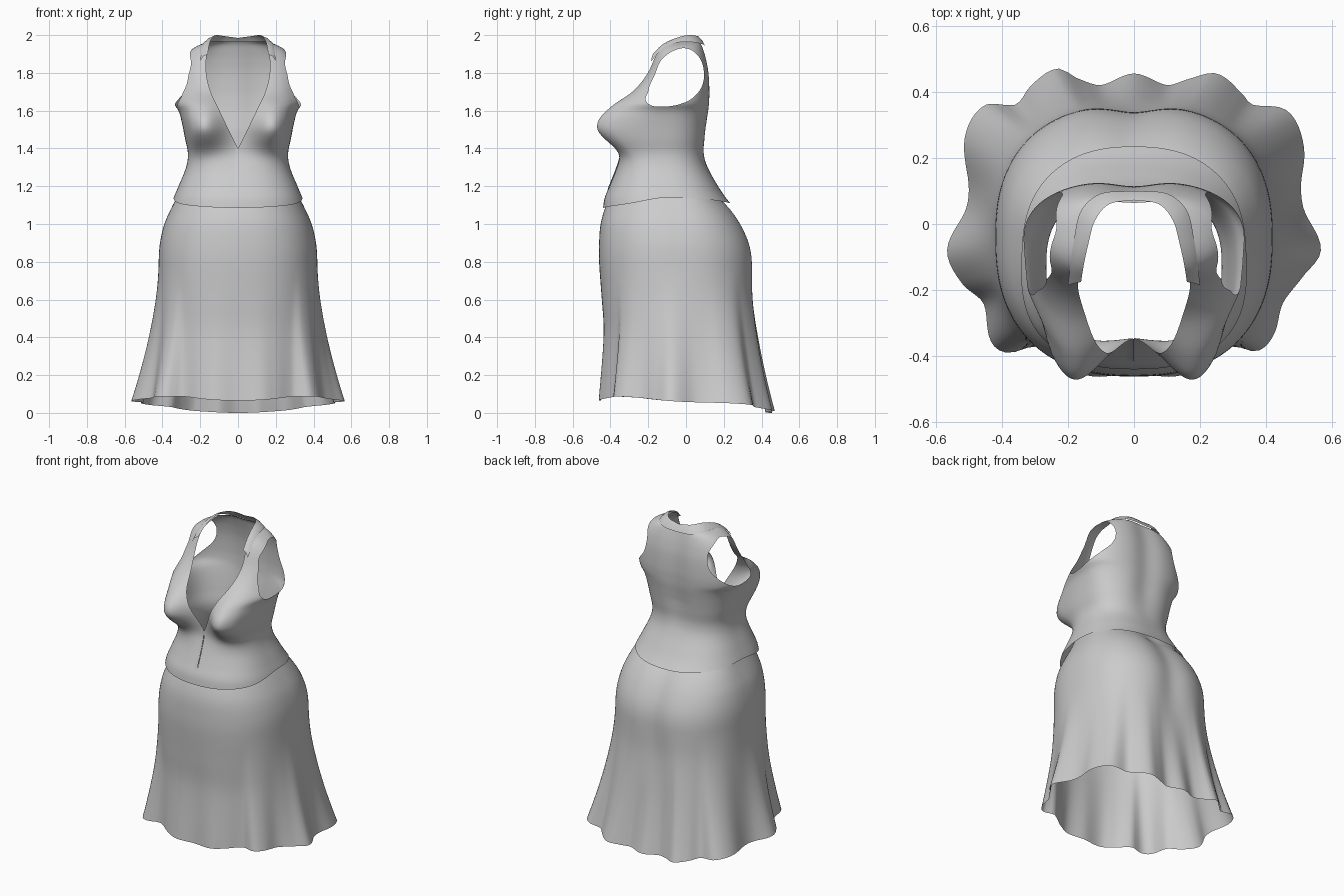
import bpy, bmesh, math

if "Cube" in bpy.data.objects:
    bpy.data.objects.remove(bpy.data.objects["Cube"])

grey = bpy.data.materials.new("soft_grey_cloth")
grey.diffuse_color = (0.6, 0.6, 0.6, 1)
grey.use_nodes = True
grey.node_tree.nodes["Principled BSDF"].inputs["Base Color"].default_value = grey.diffuse_color


def interp(tab, x):
    """Smooth interpolation of rows (key, value, value...)."""
    x = min(max(x, tab[0][0]), tab[-1][0])
    i = 0
    while i < len(tab) - 2 and x > tab[i + 1][0]:
        i += 1

    def slope(j, k):
        a, b = tab[max(j - 1, 0)], tab[min(j + 1, len(tab) - 1)]
        return (b[k] - a[k]) / (b[0] - a[0])
    p, q = tab[i], tab[i + 1]
    h = q[0] - p[0]
    t = (x - p[0]) / h
    out = []
    for k in range(1, len(p)):
        out.append((2*t**3 - 3*t*t + 1) * p[k] + (t**3 - 2*t*t + t) * h * slope(i, k)
                   + (3*t*t - 2*t**3) * q[k] + (t**3 - t*t) * h * slope(i + 1, k))
    return out


def polar_table(points, cx, cy):
    """Closed outline as a periodic angle/radius table."""
    tab = sorted((math.atan2(y - cy, x - cx), math.hypot(x - cx, y - cy)) for x, y in points)
    tau = 2 * math.pi
    return [(a - tau, r) for a, r in tab[-3:]] + tab + [(a + tau, r) for a, r in tab[:3]]


def oval(a, w, front, back, cy, n):
    """Radius of a squarish oval in direction a, seen from (0, cy)."""
    d = back - cy if math.sin(a) > 0 else cy - front
    return (abs(math.cos(a) / w)**n + abs(math.sin(a) / d)**n)**(-1 / n)


def gauss(x, s):
    return math.exp(-0.5 * (x / s)**2)


def loft(point, cols, rows):
    """Open tube of quads from point(angle, v)."""
    bm = bmesh.new()
    grid = []
    for j in range(rows + 1):
        grid.append([bm.verts.new(point(-math.pi / 2 + 2 * math.pi * i / cols, j / rows))
                     for i in range(cols)])
    for j in range(rows):
        for i in range(cols):
            k = (i + 1) % cols
            bm.faces.new((grid[j][i], grid[j][k], grid[j + 1][k], grid[j + 1][i]))
    return bm


def cut(bm, f):
    """Remove the part of the cloth where f < 0, with a clean edge."""
    val = {v: f(v.co) for v in bm.verts}
    for e in list(bm.edges):
        a, b = e.verts
        if val[a] * val[b] < 0:
            new = bmesh.utils.edge_split(e, a, val[a] / (val[a] - val[b]))[1]
            val[new] = 0.0
    for face in list(bm.faces):
        on = [v for v in face.verts if val[v] == 0.0]
        if len(on) == 2 and not any(on[1] in e.verts for e in on[0].link_edges):
            bmesh.utils.face_split(face, on[0], on[1])
    gone = [fc for fc in bm.faces if min(val[v] for v in fc.verts) < 0]
    bmesh.ops.delete(bm, geom=gone, context='FACES')


def finish(bm, name):
    me = bpy.data.meshes.new(name)
    bm.to_mesh(me)
    bm.free()
    me.materials.append(grey)
    me.shade_smooth()
    ob = bpy.data.objects.new(name, me)
    bpy.context.collection.objects.link(ob)
    return ob


# Skirt: smooth hips blending into a wavy hem
SKIRT = [(0, .42, -.43, .36), (.4, .42, -.425, .36), (.6, .42, -.445, .358),
         (.8, .42, -.46, .362), (.9, .413, -.46, .345), (1.0, .39, -.452, .30),
         (1.08, .355, -.43, .245), (1.15, .32, -.40, .18), (1.2, .30, -.38, .15)]
HEM = [(.565, -.08), (.515, .04), (.505, .12), (.515, .22), (.49, .31), (.45, .35),
       (.36, .36), (.33, .39), (.25, .455), (.17, .44), (.10, .42), (0, .455),
       (-.10, .42), (-.17, .44), (-.23, .47), (-.31, .42), (-.36, .36), (-.45, .36),
       (-.51, .27), (-.5, .12), (-.51, .04), (-.565, -.08), (-.52, -.18),
       (-.455, -.24), (-.43, -.36), (-.38, -.39), (-.3, -.37), (-.2, -.43),
       (-.13, -.46), (0, -.45), (.13, -.46), (.2, -.43), (.3, -.37), (.37, -.385),
       (.42, -.34), (.45, -.24), (.51, -.16)]
hem = polar_table(HEM, 0, -.04)
HEM_Z = [(-1, .065), (-.7, .088), (0, .06), (.6, .045), (1, 0)]


def skirt_point(a, v):
    s = math.sin(a)
    z0 = interp(HEM_Z, s)[0]
    z = z0 + (1.2 - z0) * v
    w, front, back = interp(SKIRT, z)
    r = oval(a, w, front, back, -.04, 2.4)
    if s > 0:
        r -= .025 * gauss(r * math.cos(a), .07)
    ang = math.atan2(s, math.cos(a))
    k = min(1, max(0, (.78 - z) / (.78 - z0)))**1.6
    r += (interp(hem, ang)[0] - r) * k
    return (r * math.cos(a), -.04 + r * s, z)


finish(loft(skirt_point, 180, 48), "skirt")

# Bodice: torso tube with bust, spine groove and a flared lower edge
BODICE = [(1.08, .36, -.44, .26), (1.14, .34, -.43, .21), (1.2, .315, -.405, .17),
          (1.3, .275, -.365, .115), (1.37, .265, -.343, .10), (1.45, .28, -.34, .107),
          (1.55, .30, -.335, .12), (1.6, .315, -.32, .127), (1.64, .34, -.30, .13),
          (1.7, .335, -.255, .132), (1.8, .315, -.21, .127), (1.87, .29, -.185, .115),
          (1.92, .25, -.165, .102), (1.95, .20, -.145, .092), (1.965, .15, -.13, .082)]
EDGE_Z = [(-1, 1.085), (-.6, 1.105), (0, 1.14), (.6, 1.13), (1, 1.11)]


def bodice_point(a, v):
    s = math.sin(a)
    z0 = interp(EDGE_Z, s)[0]
    z = z0 + (1.965 - z0) * (1 - (1 - v)**1.25)
    w, front, back = interp(BODICE, z)
    cy = (front + back) / 2
    r = oval(a, w, front, back, cy, 2.5)
    x, y = r * math.cos(a), cy + r * s
    if s < 0:
        bust = gauss(abs(x) - .195, .085) * gauss(z - 1.515, .115 if z > 1.515 else .085)
        y -= .165 * bust * min(1, -2 * s)
    elif z > 1.3:
        y -= .018 * gauss(x, .06) * min(1, (z - 1.3) * 5)
    return (x, y, z)


bodice = loft(bodice_point, 128, 72)

# Plunging neckline
NECK = [(1.3, -.05), (1.4, 0), (1.5, .05), (1.6, .098), (1.7, .145), (1.8, .168),
        (1.9, .165), (1.97, .145)]
cut(bodice, lambda p: max(abs(p.x) - interp(NECK, p.z)[0], p.y))

# Armholes
ARM = [(-.215, 1.66), (-.2, 1.7), (-.165, 1.79), (-.12, 1.88), (-.07, 1.915), (0, 1.93),
       (.06, 1.895), (.095, 1.8), (.085, 1.73), (.05, 1.68), (-.03, 1.635),
       (-.11, 1.622), (-.19, 1.63)]
arm = polar_table(ARM, -.05, 1.77)
cut(bodice, lambda p: math.hypot(p.y + .05, p.z - 1.77)
    - interp(arm, math.atan2(p.z - 1.77, p.y + .05))[0])

# Front closure: a slit with one side lapping slightly over the other
slit = [e for e in bodice.edges
        if all(abs(v.co.x) < 1e-5 and v.co.y < -.2 and 1.17 < v.co.z < 1.42 for v in e.verts)]
bmesh.ops.split_edges(bodice, edges=slit)
for v in bodice.verts:
    if abs(v.co.x) < 1e-5 and v.co.y < -.2 and 1.19 < v.co.z < 1.42 and v.link_faces:
        if all(f.calc_center_median().x < 0 for f in v.link_faces):
            v.co.y -= .004
finish(bodice, "bodice")

# Collar: folded band from lapel tip round the back of the neck
TOP = [(0, .16, -.175, 1.90), (1, .152, -.125, 1.95), (2, .138, -.06, 1.982),
       (3, .118, .01, 2.0), (4, .075, .06, 1.995), (5, 0, .072, 1.985)]
LOW = [(0, .2, -.185, 1.862), (1, .192, -.12, 1.93), (2, .182, -.05, 1.96),
       (3, .16, .04, 1.962), (4, .1, .092, 1.95), (5, 0, .1, 1.945)]


def collar_row(u):
    side = 1 if u <= 5 else -1
    k = u if u <= 5 else 10 - u
    hi, lo = interp(TOP, k), interp(LOW, k)
    mid = [(p + q) / 2 for p, q in zip(hi, lo)]
    mid[0] += .004 * (1 - k / 5)
    mid[2] += .006
    return [(side * p[0], p[1], p[2]) for p in (hi, mid, lo)]


bm = bmesh.new()
rows = [[bm.verts.new(p) for p in collar_row(i / 6)] for i in range(61)]
for a, b in zip(rows, rows[1:]):
    for k in range(2):
        bm.faces.new((a[k], a[k + 1], b[k + 1], b[k]))
bmesh.ops.recalc_face_normals(bm, faces=bm.faces)
finish(bm, "collar")
